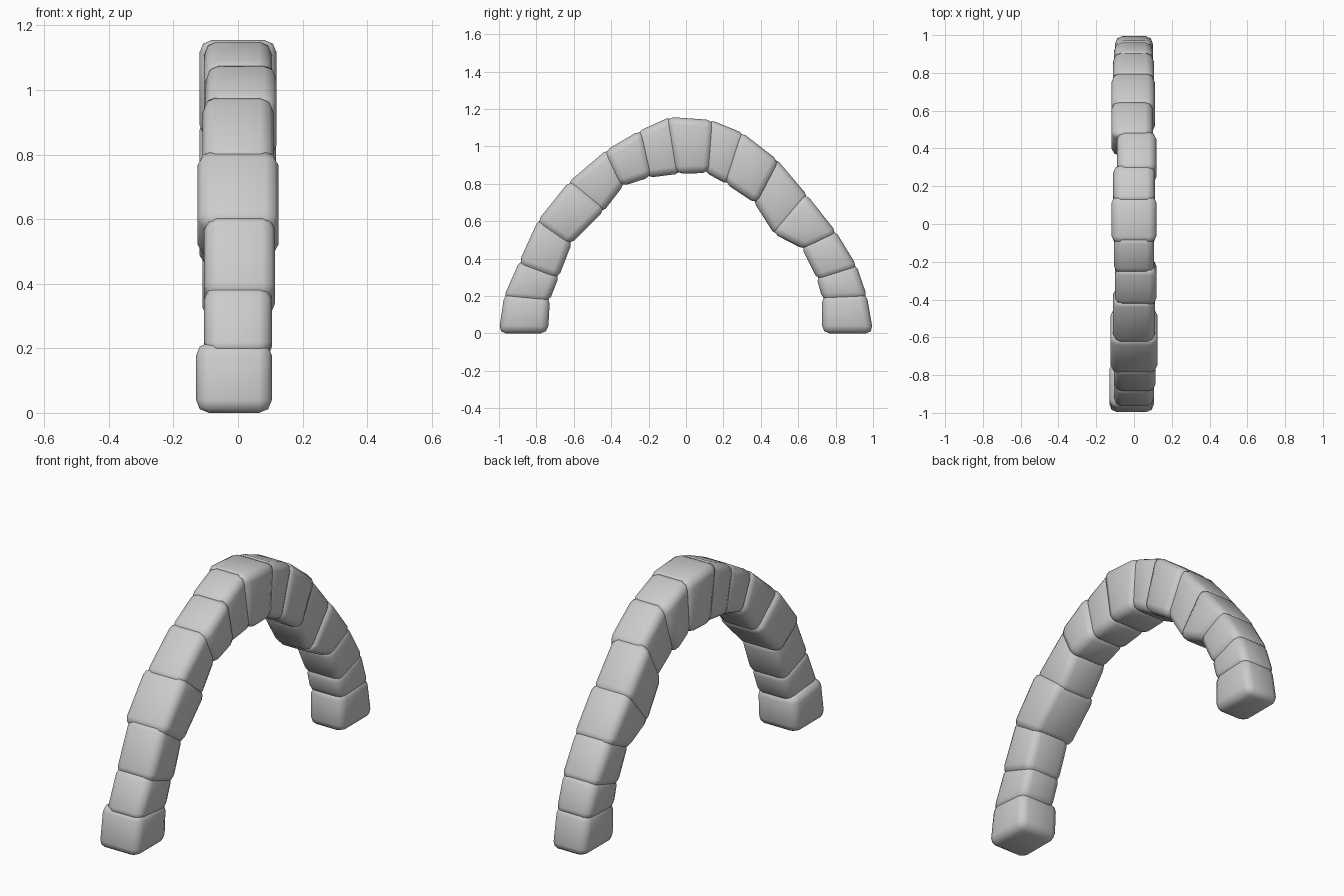
import bpy, bmesh
from mathutils import Vector

cube = bpy.data.objects.get("Cube")
if cube:
    bpy.data.objects.remove(cube, do_unlink=True)

# Single pale stone colour
stone_mat = bpy.data.materials.new("pale_grey_stone")
stone_mat.use_nodes = True
colour = (0.6, 0.6, 0.6, 1)
stone_mat.diffuse_color = colour
bsdf = stone_mat.node_tree.nodes["Principled BSDF"]
bsdf.inputs["Base Color"].default_value = colour
bsdf.inputs["Roughness"].default_value = 0.8

# Joints along the arch, front foot to back foot: outer y, z, inner y, z
JOINTS = [
    (-.99, 0, -.75, 0), (-.96, .2, -.74, .18), (-.88, .38, -.69, .31),
    (-.78, .6, -.62, .49), (-.62, .8, -.45, .66), (-.42, .97, -.34, .8),
    (-.25, 1.07, -.2, .845), (-.085, 1.145, -.04, .865), (.13, 1.13, .11, .87),
    (.3, 1.06, .22, .81), (.48, .92, .37, .71), (.64, .73, .48, .54),
    (.79, .54, .63, .46), (.9, .36, .71, .3), (.955, .2, .74, .19),
    (.99, 0, .74, 0)]

# Right and left face of each stone
WIDTHS = [
    (-.13, .105), (-.105, .105), (-.105, .115), (-.125, .125), (-.11, .11),
    (-.1, .12), (-.105, .105), (-.12, .12), (-.11, .11), (-.09, .118),
    (-.12, .1), (-.12, .11), (-.11, .105), (-.105, .1), (-.1, .1)]

OUTSET, OVERLAP = 0.012, 0.02


def joint_points(i):
    oy, oz, iy, iz = JOINTS[i]
    outer, inner = Vector((0, oy, oz)), Vector((0, iy, iz))
    swell = (outer - inner).normalized() * OUTSET
    return outer + swell, inner - swell


def make_stone(i, name):
    o0, i0 = joint_points(i)
    o1, i1 = joint_points(i + 1)
    # Push the ends into the neighbouring stones, but leave the feet flat
    step_o = (o1 - o0).normalized() * OVERLAP
    step_i = (i1 - i0).normalized() * OVERLAP
    if i > 0:
        o0, i0 = o0 - step_o, i0 - step_i
    if i < len(WIDTHS) - 1:
        o1, i1 = o1 + step_o, i1 + step_i

    bm = bmesh.new()
    rings = []
    for x in WIDTHS[i]:
        rings.append([bm.verts.new((x, p.y, p.z)) for p in (o0, o1, i1, i0)])
    right, left = rings
    bm.faces.new(right)
    bm.faces.new(left[::-1])
    for a in range(4):
        b = (a + 1) % 4
        bm.faces.new((right[b], right[a], left[a], left[b]))
    bmesh.ops.recalc_face_normals(bm, faces=bm.faces[:])
    # Worn, rounded edges
    bmesh.ops.bevel(bm, geom=bm.edges[:], offset=0.04, offset_type='OFFSET',
                    segments=2, profile=0.5, affect='EDGES', clamp_overlap=True)
    mesh = bpy.data.meshes.new(name)
    bm.to_mesh(mesh)
    bm.free()
    mesh.materials.append(stone_mat)
    mesh.shade_smooth()
    obj = bpy.data.objects.new(name, mesh)
    bpy.context.collection.objects.link(obj)


# Foot stones, arch stones and the central keystone
special = {0: "front_foot_stone", 7: "keystone", 14: "back_foot_stone"}
for n in range(len(WIDTHS)):
    make_stone(n, special.get(n, f"arch_stone_{n}"))
